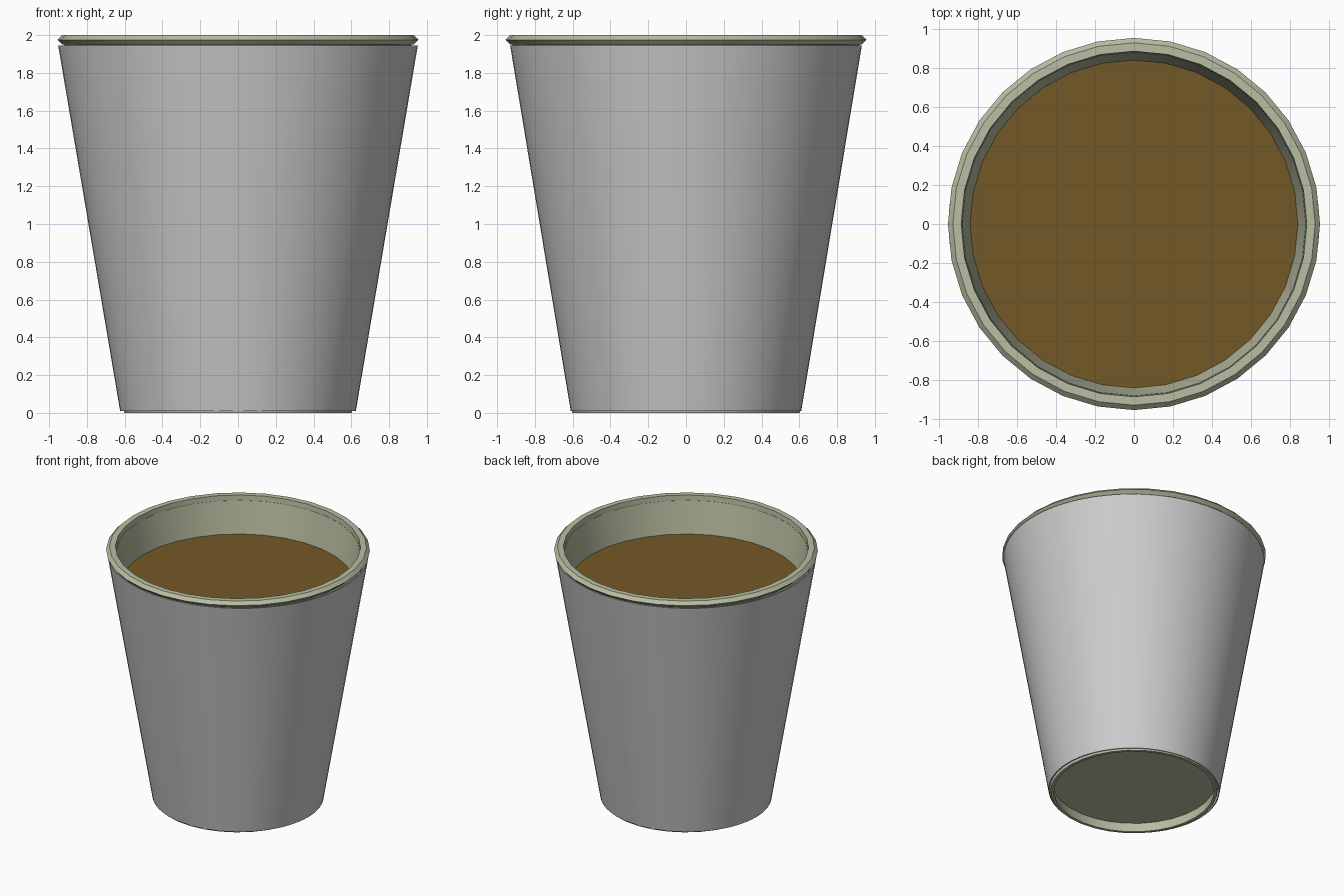
import bpy, bmesh, math

cube = bpy.data.objects.get("Cube")
if cube:
    bpy.data.objects.remove(cube, do_unlink=True)


def make_material(name, rgb):
    mat = bpy.data.materials.new(name)
    mat.use_nodes = True
    colour = (*rgb, 1)
    mat.diffuse_color = colour
    mat.node_tree.nodes["Principled BSDF"].inputs["Base Color"].default_value = colour
    return mat


def lathe(name, profile, mat, segments=32, closed=True, depth=1.0):
    """Spin an (r, z) profile around z; a radius of 0 makes a pole."""
    bm = bmesh.new()
    verts = [bm.verts.new((r, 0, z)) for r, z in profile]
    pairs = list(zip(verts, verts[1:]))
    if closed:
        pairs.append((verts[-1], verts[0]))
    edges = [bm.edges.new(p) for p in pairs]
    bmesh.ops.spin(bm, geom=verts + edges, cent=(0, 0, 0), axis=(0, 0, 1),
                   angle=math.tau, steps=segments, use_merge=True)
    bmesh.ops.remove_doubles(bm, verts=bm.verts, dist=0.0005)
    bmesh.ops.recalc_face_normals(bm, faces=bm.faces)
    mesh = bpy.data.meshes.new(name)
    bm.to_mesh(mesh)
    bm.free()
    mesh.materials.append(mat)
    obj = bpy.data.objects.new(name, mesh)
    bpy.context.collection.objects.link(obj)
    obj.scale.y = depth
    bpy.ops.object.select_all(action='DESELECT')
    obj.select_set(True)
    bpy.context.view_layer.objects.active = obj
    bpy.ops.object.shade_smooth_by_angle(angle=math.radians(30))
    return obj


paper = make_material("pale olive paper", (0.49, 0.51, 0.36))
grey = make_material("grey sleeve", (0.60, 0.60, 0.60))
brown = make_material("brown drink", (0.173, 0.099, 0.020))

# Tapered cup wall with a raised base, open at the top
lathe("cup_body", [(0, 0.075), (0.59, 0.075), (0.58, 0), (0.602, 0),
                   (0.92, 1.96), (0.882, 1.96), (0.58, 0.11), (0, 0.11)],
      paper, closed=False)

# Rolled rim with a pointed outer edge
lathe("rim", [(0.93, 2.0), (0.955, 1.975), (0.93, 1.95),
              (0.883, 1.95), (0.887, 2.0)], paper)

# Thin sleeve wrapped around the cup, slightly flattened front to back
lathe("sleeve", [(0.624, 0.01), (0.952, 1.945), (0.944, 1.945), (0.617, 0.01)],
      grey, segments=64, depth=0.978)

# Drink surface
lathe("drink", [(0, 1.71), (0.842, 1.71), (0.837, 1.69), (0, 1.69)],
      brown, segments=64, closed=False)
